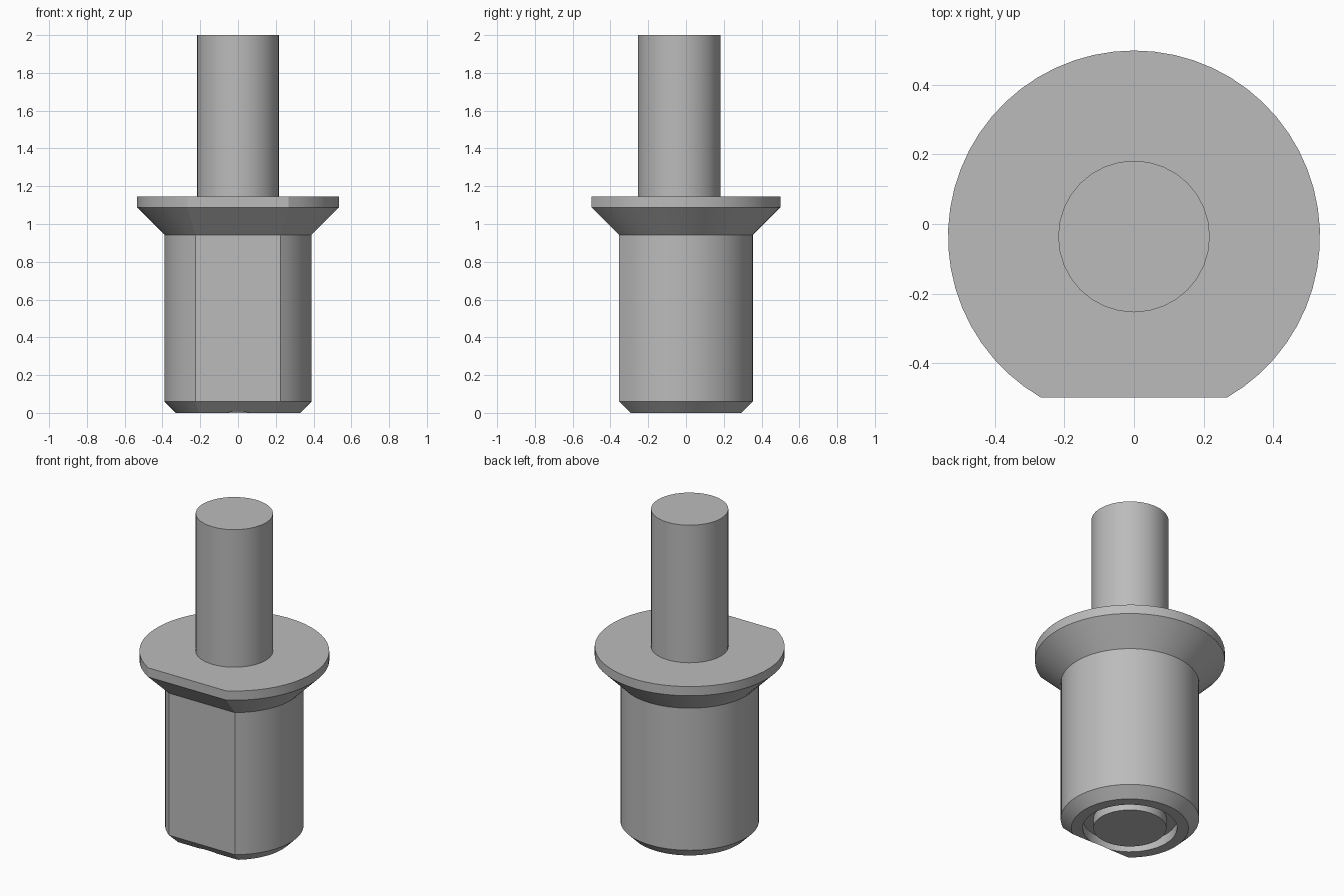
import bpy, bmesh, math

old = bpy.data.objects.get("Cube")
if old:
    bpy.data.objects.remove(old)

AXIS_Y = -0.036      # the round axis sits forward of the centre
FLAT = 0.072         # how deep the front flat cuts into the round

steel = bpy.data.materials.new("grey steel")
steel.use_nodes = True
GREY = (0.5, 0.5, 0.5, 1)
steel.diffuse_color = GREY
steel.node_tree.nodes["Principled BSDF"].inputs["Base Color"].default_value = GREY


def circle(r, n):
    return [(r * math.cos(2 * math.pi * i / n), r * math.sin(2 * math.pi * i / n))
            for i in range(n)]


def d_shape(r, n):
    """Circle of radius r with a flat on the front."""
    half = math.acos((r - FLAT) / r)
    start, sweep = half - math.pi / 2, 2 * (math.pi - half)
    return [(r * math.cos(start + sweep * i / n), r * math.sin(start + sweep * i / n))
            for i in range(n + 1)]


def loft(name, outline, n, profile, closed=False):
    """Stack outlines along (radius, z) pairs; cap the ends or close the tube."""
    bm = bmesh.new()
    rings = [[bm.verts.new((x, y + AXIS_Y, z)) for x, y in outline(r, n)]
             for r, z in profile]
    pairs = list(zip(rings, rings[1:]))
    if closed:
        pairs.append((rings[-1], rings[0]))
    else:
        bm.faces.new(rings[0])
        bm.faces.new(rings[-1])
    for a, b in pairs:
        for i in range(len(a)):
            j = (i + 1) % len(a)
            bm.faces.new((a[i], a[j], b[j], b[i]))
    bmesh.ops.recalc_face_normals(bm, faces=bm.faces)
    mesh = bpy.data.meshes.new(name)
    bm.to_mesh(mesh)
    bm.free()
    mesh.materials.append(steel)
    ob = bpy.data.objects.new(name, mesh)
    bpy.context.collection.objects.link(ob)
    return ob


# Flatted plug: chamfered foot, straight wall, flared flange
plug = loft("flanged_plug", d_shape, 48,
            [(0.33, 0), (0.39, 0.06), (0.39, 0.943), (0.535, 1.088), (0.535, 1.145)])

# Ring groove in the underside
cutter = loft("groove_cutter", circle, 48,
              [(0.206, -0.1), (0.266, -0.1), (0.266, 0.06), (0.206, 0.06)], closed=True)
cutter.hide_render = True
cutter.hide_set(True)
groove = plug.modifiers.new("ring_groove", "BOOLEAN")
groove.operation = "DIFFERENCE"
groove.solver = "EXACT"
groove.object = cutter

# Bake the groove so that edge sharpness is set on the finished shape
depsgraph = bpy.context.evaluated_depsgraph_get()
cut_mesh = bpy.data.meshes.new_from_object(plug.evaluated_get(depsgraph))
plug.modifiers.clear()
plug.data = cut_mesh
bpy.data.objects.remove(cutter)

# Shaft
shaft = loft("shaft", circle, 32, [(0.218, 1.13), (0.218, 2)])

for ob in (plug, shaft):
    bpy.ops.object.select_all(action="DESELECT")
    ob.select_set(True)
    bpy.context.view_layer.objects.active = ob
    bpy.ops.object.shade_smooth_by_angle(angle=math.radians(20))
